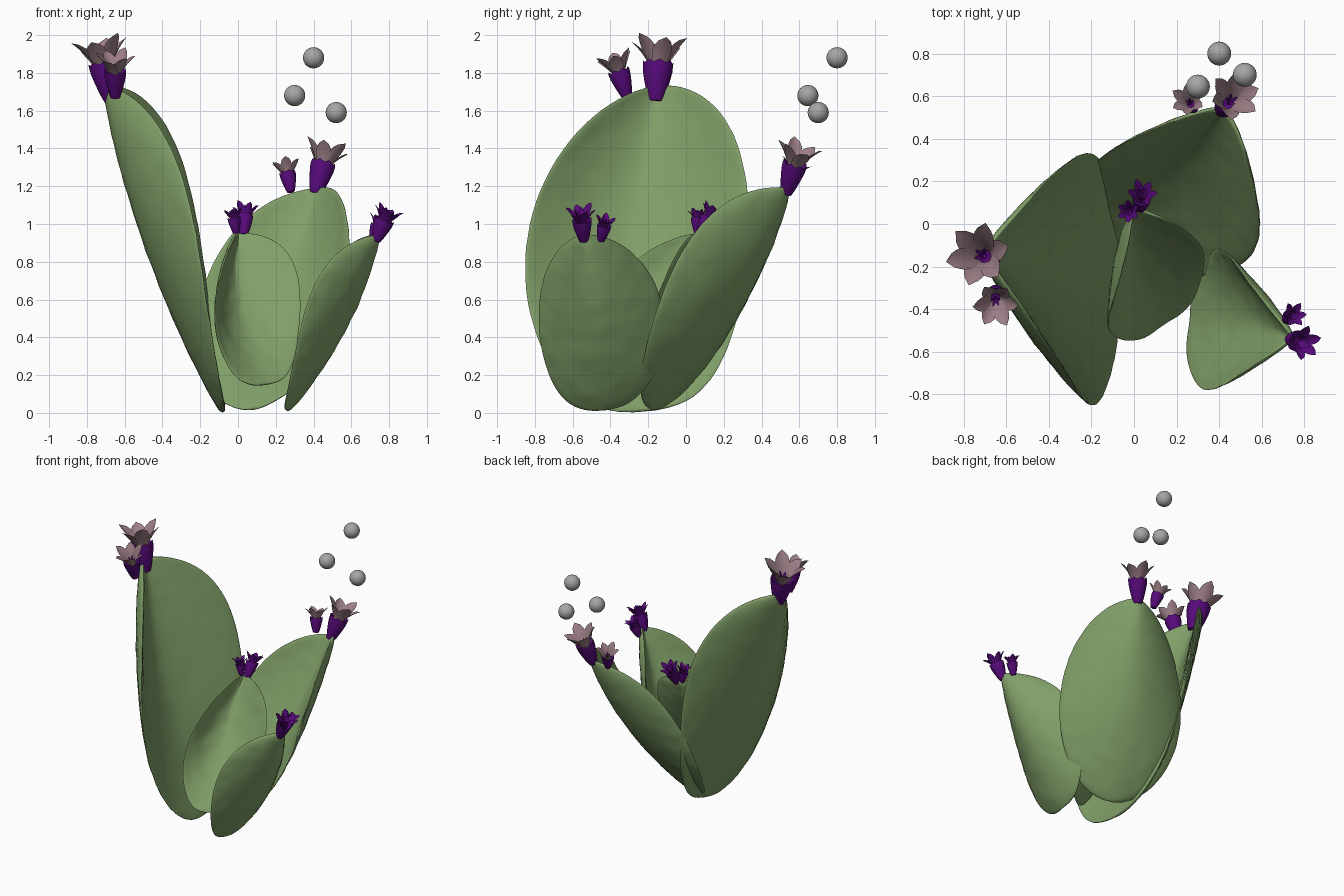
import bpy, bmesh
from math import sin, cos, pi
from mathutils import Vector, noise

if "Cube" in bpy.data.objects:
    bpy.data.objects.remove(bpy.data.objects["Cube"])


def material(name, rgb):
    mat = bpy.data.materials.new(name)
    mat.use_nodes = True
    color = (*rgb, 1)
    mat.diffuse_color = color
    mat.node_tree.nodes["Principled BSDF"].inputs["Base Color"].default_value = color
    return mat


GREEN = material("cactus green", (0.22, 0.35, 0.14))
PURPLE = material("deep purple", (0.095, 0.003, 0.195))
MAUVE = material("dusty mauve", (0.33, 0.21, 0.235))
GREY = material("ball grey", (0.38, 0.38, 0.38))


def finish(name, bm, mats, angle=1.0):
    bmesh.ops.remove_doubles(bm, verts=bm.verts, dist=0.0005)
    bmesh.ops.recalc_face_normals(bm, faces=bm.faces)
    mesh = bpy.data.meshes.new(name)
    bm.to_mesh(mesh)
    bm.free()
    for mat in mats:
        mesh.materials.append(mat)
    obj = bpy.data.objects.new(name, mesh)
    bpy.context.collection.objects.link(obj)
    bpy.ops.object.select_all(action='DESELECT')
    obj.select_set(True)
    bpy.context.view_layer.objects.active = obj
    bpy.ops.object.shade_smooth_by_angle(angle=angle)
    return obj


def skin(bm, rows, closed=True, slot=0):
    """Join rows of points into a sheet or tube of quads."""
    rows = [[bm.verts.new(p) for p in row] for row in rows]
    for low, high in zip(rows, rows[1:]):
        n = len(low)
        for i in range(n if closed else n - 1):
            j = (i + 1) % n
            face = bm.faces.new((low[i], low[j], high[j], high[i]))
            face.material_index = slot


# Cupped pads: a spine through three points, a half-width vector and an outward lean;
# the taper pair narrows the foot and the top
def pad(name, base, mid, tip, width, outward, cup, thick, taper):
    base, mid, tip, width = map(Vector, (base, mid, tip, width))
    out = Vector(outward).normalized()

    def sheet(s, v):
        q = (1 - cos(pi * v)) / 2
        swell = max(sin(pi * v), 0)
        spine = (base * (1 - q) * (1 - 2 * q) + mid * 4 * q * (1 - q)
                 + tip * q * (2 * q - 1))
        side = width * s * swell ** (taper[0] * (1 - q) + taper[1] * q)
        return spine + side - out * cup * (0.25 + q) * swell * abs(s) ** (1.9 - 0.5 * q)

    bm = bmesh.new()
    rows, ring, e = 44, 56, 0.01
    grid = []
    for r in range(rows + 1):
        v = r / rows
        line = []
        for k in range(ring):
            a = 2 * pi * k / ring
            s = cos(a)
            p = sheet(s, v)
            vc = min(max(v, 0.03), 0.97)
            normal = (sheet(s + e, vc) - sheet(s - e, vc)).cross(
                sheet(s, vc + e) - sheet(s, vc - e)).normalized()
            fade = max(sin(pi * v), 0) ** 0.5
            bump = 0.005 * noise.noise(p * 14) * fade
            line.append(p + normal * (thick * sin(a) * fade + bump))
        grid.append(line)
    skin(bm, grid)
    finish(name, bm, [GREEN])


pad("tall_pad", (-.08, -.22, .01), (-.455, -.26, .87), (-.7, -.14, 1.73),
    (0, .59, .05), (-1, 0, 0), .34, .035, (.75, 1))
pad("back_pad", (.08, -.18, .02), (.27, .26, .6), (.42, .54, 1.19),
    (.39, -.18, .05), (.42, .9, 0), .29, .028, (1.05, .85))
pad("middle_pad", (.14, -.47, .15), (0, -.16, .55), (0, .07, .95),
    (.225, .15, .03), (-.56, .83, 0), .25, .022, (.7, 1))
pad("front_pad", (.265, -.45, .015), (.56, -.465, .47), (.74, -.53, .94),
    (.035, .33, .02), (1, -.09, 0), .26, .025, (.8, 1))


# Flowers: a flared calyx plus whorls of rounded, curved petals
def petals(bm, count, start, height, spread, breadth, slot, turn=0.0):
    steps = 8
    for i in range(count):
        a = 2 * pi * i / count + turn
        radial = Vector((cos(a), sin(a), 0))
        across = Vector((-sin(a), cos(a), 0))
        rise = height * (0.88 + 0.12 * (i % 2))
        rows = []
        for r in range(steps + 1):
            t = r / steps
            half = breadth * (0.3 + 0.7 * sin(0.65 * pi * t)) * (1 - t ** 4) ** 0.6
            mid = radial * (start[0] + spread * t ** 1.3)
            mid.z = start[1] + rise * (t - 0.12 * t ** 3)
            rows.append([mid + across * half * s - radial * half * 0.35 * s * s
                         for s in (-1, -0.5, 0, 0.5, 1)])
        skin(bm, rows, closed=False, slot=slot)


def flower(name, base, axis, radius, is_open):
    axis = Vector(axis)
    length = axis.length
    bm = bmesh.new()
    sides = 16
    profile = [(0, 0), (.45, 0), (.62, .12), (.82, .3), (.96, .46), (1, .57), (.72, .53), (0, .36)]
    skin(bm, [[Vector((radius * r * cos(2 * pi * k / sides),
                       radius * r * sin(2 * pi * k / sides),
                       length * (z + (.05 * (k % 2) if r == 1 else 0))))
               for k in range(sides)] for r, z in profile])
    start = (radius * 0.35, length * 0.43)
    if is_open:
        petals(bm, 6, start, length * 0.63, radius * 1.5, radius * 0.72, 1)
        petals(bm, 5, (radius * .1, length * .45), length * .3, radius * .35,
               radius * .14, 0, 0.4)
    else:
        petals(bm, 6, start, length * 0.57, radius * 1.25, radius * 0.55, 0)
        petals(bm, 5, (radius * .2, length * .43), length * .5, radius * .5,
               radius * .35, 0, 0.4)
    obj = finish(name, bm, [PURPLE, MAUVE])
    obj.location = base
    obj.rotation_mode = 'QUATERNION'
    obj.rotation_quaternion = axis.to_track_quat('Z', 'Y')


flower("tall_pad_large_flower", (-.67, -.16, 1.65), (-.07, .02, .34), .082, True)
flower("tall_pad_small_flower", (-.65, -.31, 1.67), (0, -.08, .24), .058, True)
flower("back_pad_large_flower", (.41, .53, 1.16), (.07, .08, .27), .066, True)
flower("back_pad_small_flower", (.28, .54, 1.17), (-.03, .05, .17), .044, True)
flower("middle_pad_large_bud", (.03, .07, .94), (.01, .09, .17), .044, False)
flower("middle_pad_small_bud", (-.01, .06, .95), (-.02, 0, .14), .034, False)
flower("front_pad_large_bud", (.73, -.54, .91), (.08, -.02, .19), .052, False)
flower("front_pad_small_bud", (.71, -.45, .91), (.05, .03, .14), .038, False)

# Floating balls
for i, centre in enumerate([(.4, .8, 1.88), (.3, .645, 1.68), (.52, .7, 1.59)]):
    bpy.ops.mesh.primitive_uv_sphere_add(segments=32, ring_count=16, radius=.056, location=centre)
    ball = bpy.context.object
    ball.name = f"floating_ball_{i + 1}"
    ball.data.materials.append(GREY)
    bpy.ops.object.shade_smooth()
